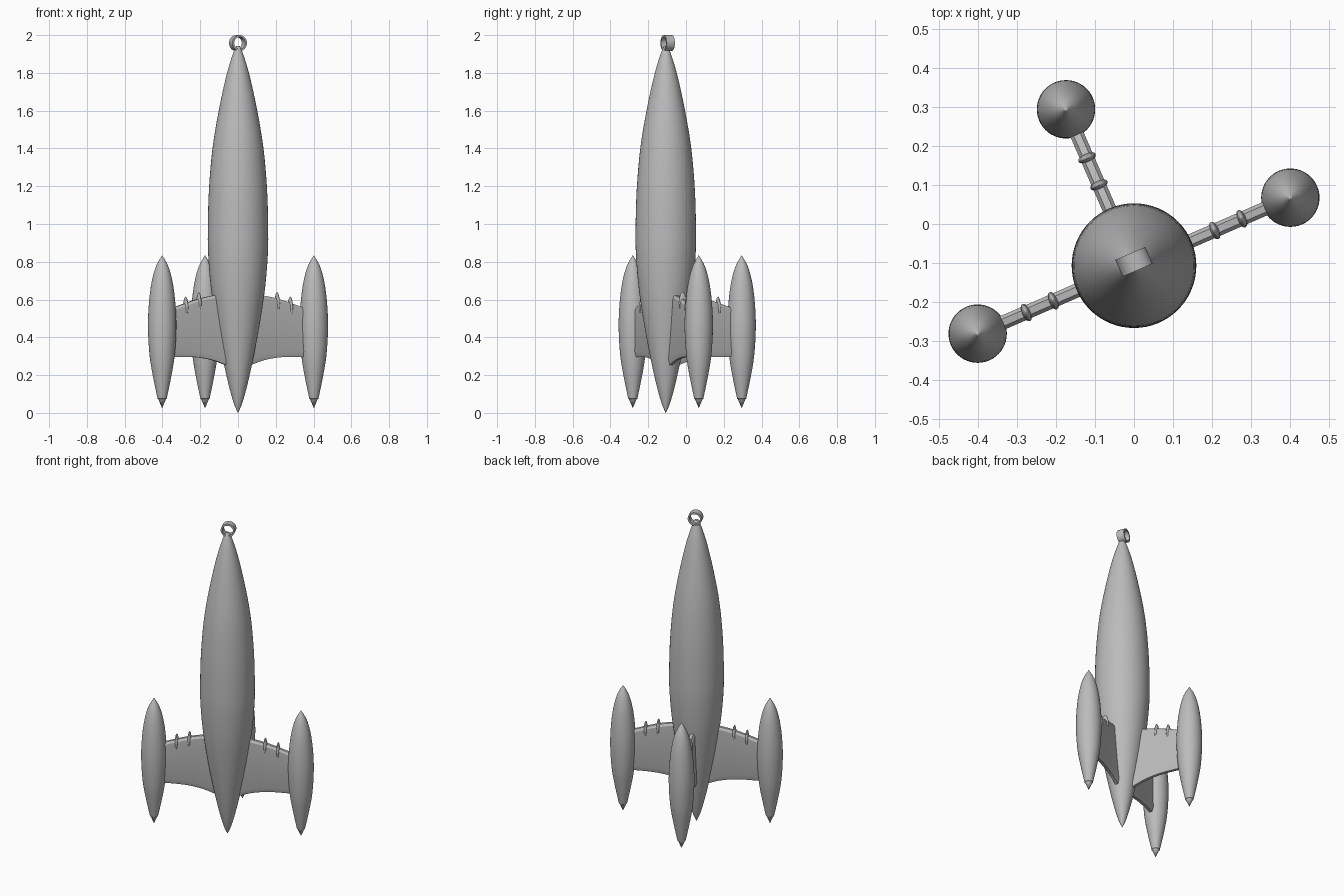
import bpy, bmesh
from math import radians, cos, sin, pi
from mathutils import Matrix, Vector

cube = bpy.data.objects.get("Cube")
if cube:
    bpy.data.objects.remove(cube, do_unlink=True)

metal = bpy.data.materials.new("plain grey")
metal.use_nodes = True
grey = (0.5, 0.5, 0.5, 1)
metal.diffuse_color = grey
metal.node_tree.nodes["Principled BSDF"].inputs["Base Color"].default_value = grey

CENTRE = Vector((0, -0.107, 0))
TURN = radians(23.5)


def finish(name, bm, matrix, angle):
    bmesh.ops.remove_doubles(bm, verts=bm.verts, dist=1e-5)
    bmesh.ops.recalc_face_normals(bm, faces=bm.faces)
    mesh = bpy.data.meshes.new(name)
    bm.to_mesh(mesh)
    bm.free()
    mesh.materials.append(metal)
    ob = bpy.data.objects.new(name, mesh)
    bpy.context.collection.objects.link(ob)
    ob.matrix_world = matrix
    bpy.ops.object.select_all(action='DESELECT')
    ob.select_set(True)
    bpy.context.view_layer.objects.active = ob
    bpy.ops.object.shade_smooth_by_angle(angle=radians(angle))
    return ob


def smooth_curve(points, steps=4):
    """Rounded path through the given points."""
    pts = [Vector(p) for p in points]
    out = []
    for i in range(len(pts) - 1):
        a, b = pts[i], pts[i + 1]
        before, after = pts[max(i - 1, 0)], pts[min(i + 2, len(pts) - 1)]
        for s in range(steps):
            t = s / steps
            out.append(0.5 * (2 * a + (b - before) * t
                              + (2 * before - 5 * a + 4 * b - after) * t ** 2
                              + (3 * a - before - 3 * b + after) * t ** 3))
    return out + [pts[-1]]


def lathe(name, profile, matrix, segments=64, angle=30):
    """Spin (radius, height) points round the z axis."""
    bm = bmesh.new()
    verts = [bm.verts.new((r, 0, z)) for r, z in profile]
    edges = [bm.edges.new(pair) for pair in zip(verts, verts[1:])]
    bmesh.ops.spin(bm, geom=verts + edges, cent=(0, 0, 0), axis=(0, 0, 1),
                   angle=2 * pi, steps=segments)
    return finish(name, bm, matrix, angle)


# Hull
hull = smooth_curve([(0, 0), (0.022, 0.05), (0.05, 0.15), (0.083, 0.3), (0.115, 0.47),
                     (0.142, 0.65), (0.157, 0.82), (0.16, 0.96), (0.154, 1.18),
                     (0.135, 1.4), (0.102, 1.6), (0.058, 1.8), (0.016, 1.93), (0, 1.94)])
lathe("hull", hull, Matrix.Translation(CENTRE))

# Hanging ring on the nose
ring = [(0.032, -0.0235), (0.042, -0.0235), (0.042, 0.0235), (0.032, 0.0235), (0.032, -0.0235)]
lathe("nose_ring", ring, Matrix.Translation((0, -0.097, 1.958))
      @ Matrix.Rotation(TURN, 4, 'Z') @ Matrix.Rotation(pi / 2, 4, 'X'), 40)

# Side engine profile: pointed nozzle, then a long spindle
pod = [(0, 0.025), (0.02, 0.072), (0.024, 0.075)] + smooth_curve(
    [(0.024, 0.075), (0.046, 0.18), (0.066, 0.3), (0.075, 0.45), (0.07, 0.58),
     (0.056, 0.69), (0.033, 0.775), (0, 0.835)])
rivet = [(0, -0.06), (0.5, -0.05), (0.85, -0.028), (1, 0), (0.85, 0.028), (0.5, 0.05), (0, 0.06)]


def pylon(name, matrix):
    """Swept arm with a chamfered cross-section."""
    bm = bmesh.new()
    tops = smooth_curve([(0.04, 0.635), (0.14, 0.622), (0.25, 0.598), (0.38, 0.555)])
    lows = smooth_curve([(0.04, 0.24), (0.14, 0.277), (0.25, 0.295), (0.38, 0.297)])
    rings = []
    for (r, top), (_, low) in zip(tops, lows):
        half = [(0.009, low), (0.018, low + 0.028), (0.018, top - 0.014), (0.009, top)]
        loop = half + [(-y, z) for y, z in reversed(half)]
        rings.append([bm.verts.new((r, y, z)) for y, z in loop])
    for a, b in zip(rings, rings[1:]):
        for i in range(len(a)):
            j = (i + 1) % len(a)
            bm.faces.new((a[i], a[j], b[j], b[i]))
    bm.faces.new(rings[0])
    bm.faces.new(rings[-1])
    finish(name, bm, matrix, 20)


# Three arms at quarter turns, each with an engine and two spindles
for i, side in enumerate(("left", "back", "right")):
    frame = Matrix.Translation(CENTRE) @ Matrix.Rotation(TURN + i * pi / 2, 4, 'Z')
    pylon(side + "_pylon", frame)
    lathe(side + "_engine", pod, frame @ Matrix.Translation((0.438, 0, 0)), 48)
    for place, r, z in (("inner", 0.226, 0.58), ("outer", 0.302, 0.557)):
        lathe(f"{side}_{place}_spindle", rivet, frame @ Matrix.Translation((r, 0, z))
              @ Matrix.Diagonal((0.012, 0.024, 1, 1)), 16, 60)
